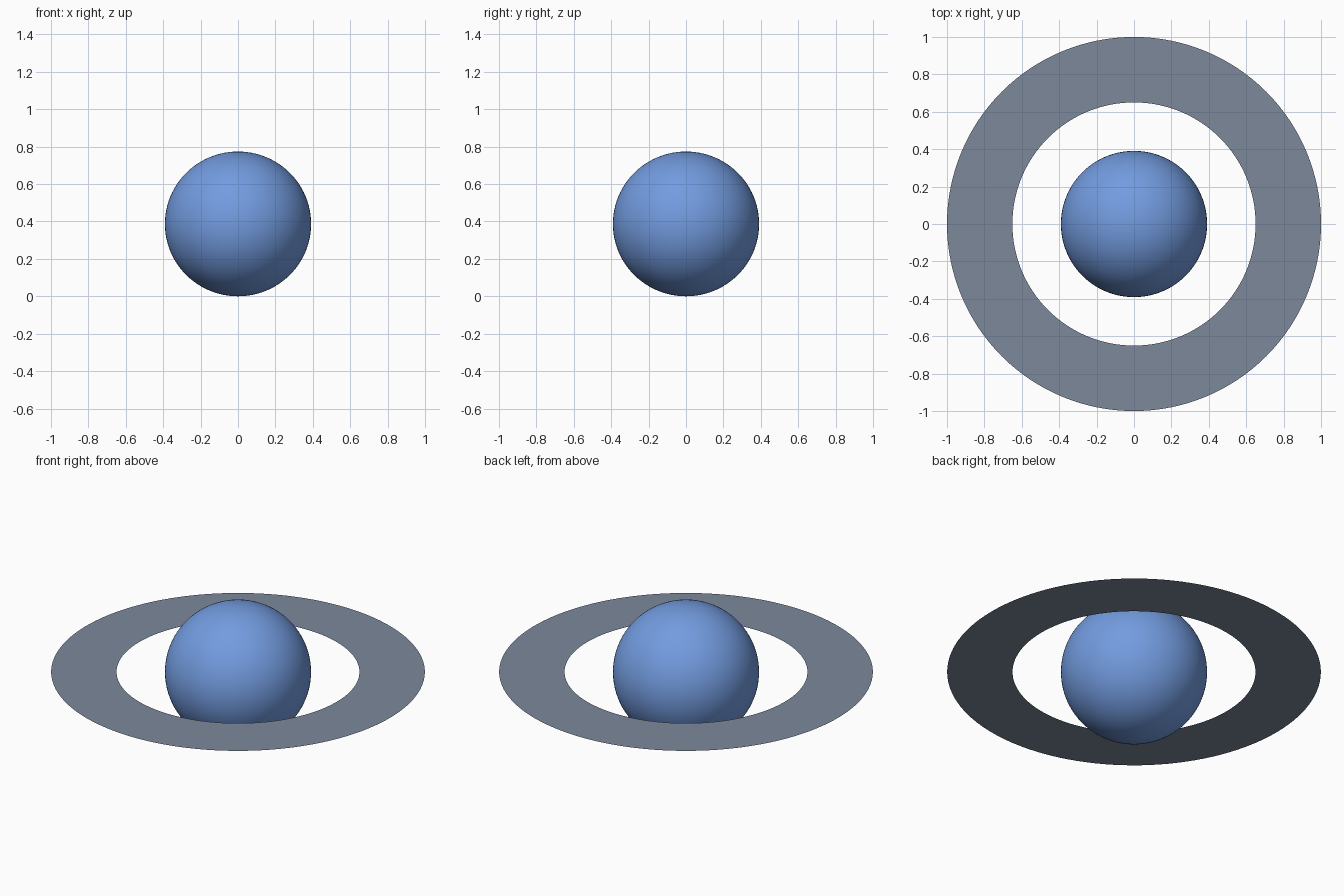
import bpy
import bmesh
from math import radians

RADIUS, HALF_HEIGHT = 0.391, 0.387
RING_INNER, RING_OUTER = 0.65, 1.0
SEGMENTS = 128

cube = bpy.data.objects.get("Cube")
if cube:
    bpy.data.objects.remove(cube, do_unlink=True)


def make_material(name, rgb, roughness=0.8):
    mat = bpy.data.materials.new(name)
    mat.use_nodes = True
    color = (*rgb, 1.0)
    mat.diffuse_color = color
    bsdf = mat.node_tree.nodes["Principled BSDF"]
    bsdf.inputs["Base Color"].default_value = color
    bsdf.inputs["Roughness"].default_value = roughness
    return mat


def add_object(name, bm, mat):
    mesh = bpy.data.meshes.new(name)
    bm.to_mesh(mesh)
    bm.free()
    mesh.materials.append(mat)
    obj = bpy.data.objects.new(name, mesh)
    obj.location.z = HALF_HEIGHT
    bpy.context.collection.objects.link(obj)
    return obj


# Planet: a smooth, slightly flattened globe
bm = bmesh.new()
bmesh.ops.create_uvsphere(bm, u_segments=96, v_segments=48, radius=RADIUS)
bmesh.ops.scale(bm, vec=(1, 1, HALF_HEIGHT / RADIUS), verts=bm.verts)
planet = add_object("planet", bm, make_material("planet blue", (0.17, 0.33, 0.74)))
bpy.ops.object.select_all(action="DESELECT")
planet.select_set(True)
bpy.context.view_layer.objects.active = planet
bpy.ops.object.shade_smooth_by_angle(angle=radians(40))

# Ring: a flat sheet around the equator, bridged between two circles
bm = bmesh.new()
for radius in (RING_INNER, RING_OUTER):
    bmesh.ops.create_circle(bm, segments=SEGMENTS, radius=radius)
bmesh.ops.bridge_loops(bm, edges=bm.edges[:])
bmesh.ops.recalc_face_normals(bm, faces=bm.faces)
for face in bm.faces:
    if face.normal.z < 0:
        face.normal_flip()
add_object("ring", bm, make_material("ring grey", (0.2, 0.25, 0.33)))
